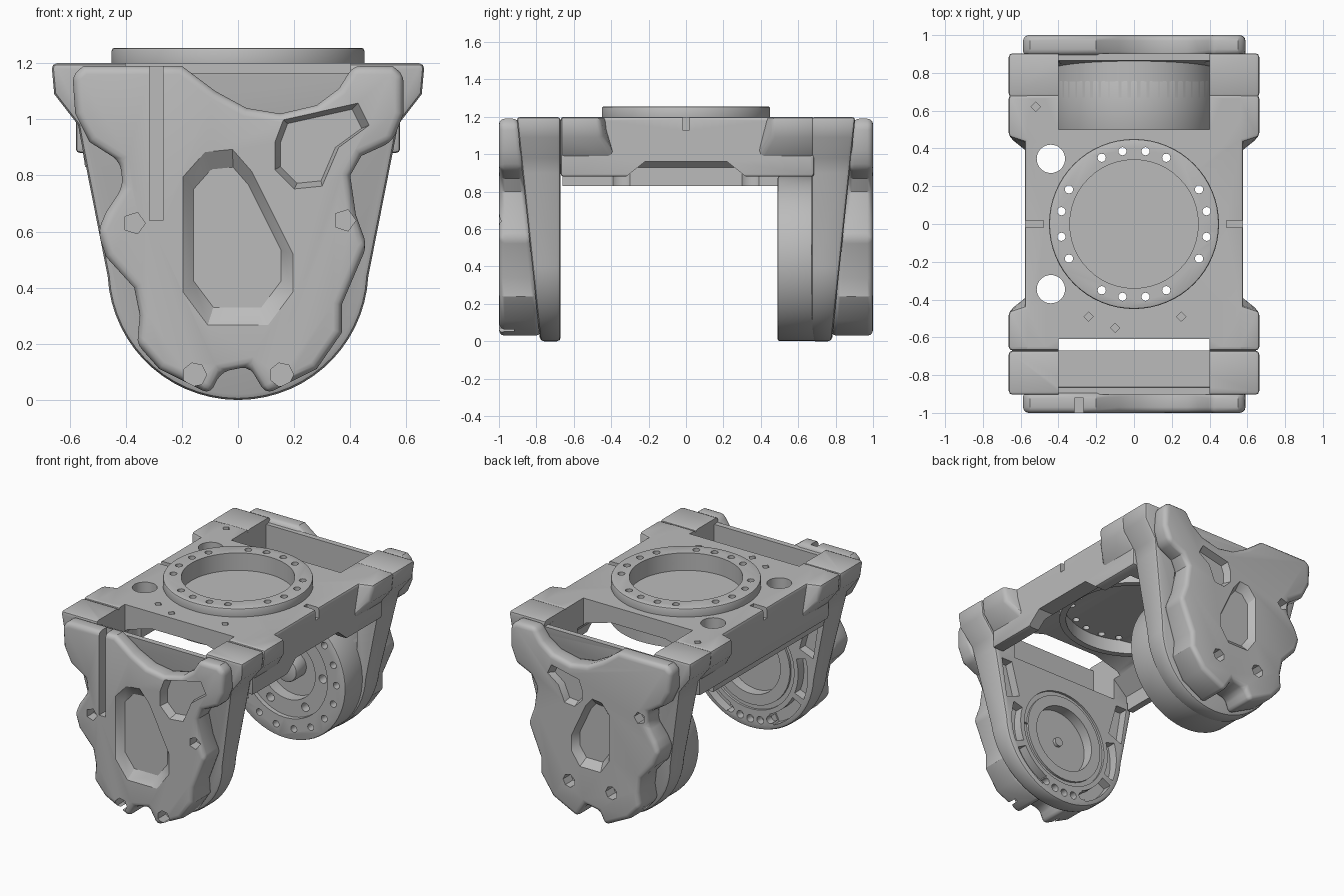
import bpy, bmesh
from math import sin, cos, radians

cube = bpy.data.objects.get("Cube")
if cube:
    bpy.data.objects.remove(cube, do_unlink=True)

grey = bpy.data.materials.new("cast_grey")
grey.use_nodes = True
grey.diffuse_color = (0.5, 0.5, 0.5, 1)
for node in grey.node_tree.nodes:
    if node.type == 'BSDF_PRINCIPLED':
        node.inputs["Base Color"].default_value = (0.5, 0.5, 0.5, 1)


def bake(obj):
    """Apply all modifiers of an object."""
    graph = bpy.context.evaluated_depsgraph_get()
    mesh = bpy.data.meshes.new_from_object(obj.evaluated_get(graph))
    obj.modifiers.clear()
    obj.data = mesh
    return obj


def prism(name, pts, axis, lo, hi, taper=1.0):
    """Extrude a 2D outline along an axis; taper shrinks the far end."""
    place = {'x': lambda a, b, t: (t, a, b),
             'y': lambda a, b, t: (a, t, b),
             'z': lambda a, b, t: (a, b, t)}[axis]
    ca = sum(p[0] for p in pts) / len(pts)
    cb = sum(p[1] for p in pts) / len(pts)
    bm = bmesh.new()
    near = [bm.verts.new(place(a, b, lo)) for a, b in pts]
    far = [bm.verts.new(place(ca + (a - ca) * taper, cb + (b - cb) * taper, hi)) for a, b in pts]
    bm.faces.new(near)
    bm.faces.new(far)
    for i in range(len(pts)):
        j = (i + 1) % len(pts)
        bm.faces.new((near[i], near[j], far[j], far[i]))
    bmesh.ops.recalc_face_normals(bm, faces=bm.faces)
    mesh = bpy.data.meshes.new(name)
    bm.to_mesh(mesh)
    bm.free()
    mesh.materials.append(grey)
    obj = bpy.data.objects.new(name, mesh)
    bpy.context.collection.objects.link(obj)
    return obj


def arc(r, start=0, end=360, n=48, c=(0, 0)):
    last = n if end - start == 360 else n - 1
    return [(c[0] + r * cos(radians(start + (end - start) * i / last)),
             c[1] + r * sin(radians(start + (end - start) * i / last))) for i in range(n)]


def slot(r0, r1, start, end, c, n=10):
    return arc(r1, start, end, n, c) + arc(r0, start, end, n, c)[::-1]


def rect(a0, a1, b0, b1):
    return [(a0, b0), (a1, b0), (a1, b1), (a0, b1)]


def mirrored(pts):
    """Close a right-hand half outline with its mirror image."""
    return pts + [(-a, b) for a, b in pts[::-1]]


def bevel(obj, width, segments=2):
    mod = obj.modifiers.new("bevel", 'BEVEL')
    mod.width, mod.segments = width, segments
    mod.limit_method, mod.angle_limit = 'ANGLE', radians(38)
    return bake(obj)


def cut(obj, *tools, how='DIFFERENCE'):
    for tool in tools:
        tool.hide_render = True
        mod = obj.modifiers.new("cut", 'BOOLEAN')
        mod.operation, mod.solver, mod.object = how, 'EXACT', tool
    bake(obj)
    for tool in tools:
        bpy.data.objects.remove(tool, do_unlink=True)
    return obj


def bores(pts, axis, lo, hi, r, n=12):
    return [prism("bore", arc(r, n=n, c=p), axis, lo, hi) for p in pts]


# Outlines shared by both ends
ear = [(0.57, 0.98), (0.655, 1.09), (0.665, 1.2)]
leg_outline = mirrored(arc(0.465, 270.5, 357, 16, (0, 0.465)) + [(0.555, 0.9)] + ear)
cover_outline = [
    (-0.59, 1.16), (-0.58, 1.02), (-0.53, 0.92), (-0.42, 0.85), (-0.41, 0.76), (-0.47, 0.67),
    (-0.5, 0.6), (-0.47, 0.51), (-0.37, 0.4), (-0.35, 0.3), (-0.36, 0.2), (-0.28, 0.11),
    (-0.1, 0.02), (-0.06, 0.1), (0.04, 0.12), (0.1, 0.02), (0.28, 0.11), (0.37, 0.24),
    (0.37, 0.34), (0.46, 0.55), (0.42, 0.66), (0.4, 0.8), (0.44, 0.87), (0.55, 0.92),
    (0.59, 1.02), (0.59, 1.16), (0.55, 1.19), (0.41, 1.19), (0.36, 1.11), (0.28, 1.05),
    (0.15, 1.02), (0.03, 1.04), (-0.08, 1.1), (-0.2, 1.19), (-0.55, 1.19)]
egg = [(-0.2, 0.8), (-0.12, 0.89), (-0.02, 0.9), (0.05, 0.82), (0.2, 0.52), (0.2, 0.38),
       (0.11, 0.26), (-0.11, 0.26), (-0.2, 0.38)]
scoop = [(0.13, 0.92), (0.16, 1.0), (0.43, 1.06), (0.47, 0.98), (0.36, 0.9), (0.3, 0.76),
         (0.2, 0.75), (0.13, 0.82)]
wheel = (0, 0.45)

# Deck: straight core joined with four flared shoulders
deck = bevel(prism("deck", rect(-0.578, 0.578, -0.67, 0.685), 'z', 0.88, 1.2), 0.015)
for sx in (-1, 1):
    for y_in, y_out in ((-0.39, -0.67), (0.39, 0.685)):
        profile = [(0.45, 0.885), (0.555, 0.885)] + ear + [(0.45, 1.2)]
        shoulder = prism("shoulder", [(sx * x, z) for x, z in profile], 'y', y_in, y_out)
        for v in shoulder.data.vertices:
            if abs(v.co.y) < 0.5:
                v.co.y += (0.8 if y_in > 0 else -0.8) * max(0, abs(v.co.x) - 0.575)
        cut(deck, bevel(shoulder, 0.02), how='UNION')
cut(deck,
    prism("front_gap", rect(-0.4, 0.4, -0.9, -0.61), 'z', 0.7, 1.4),
    prism("back_gap", rect(-0.4, 0.4, 0.5, 0.9), 'z', 0.7, 1.4),
    prism("hollow", mirrored([(0.5, 0.7), (0.5, 0.93), (0.38, 1.04), (0.2, 1.09)]), 'y', -0.75, 0.56),
    prism("side_arch", [(-0.42, 0.8), (0.42, 0.8), (0.22, 0.96), (-0.22, 0.96)], 'x', 0.3, 0.8),
    prism("bore", arc(0.34), 'z', 1.14, 1.3),
    *[prism("notch", rect(s * 0.535 - 0.045, s * 0.535 + 0.055, -0.018, 0.018), 'z', 1.13, 1.3)
      for s in (-1, 1)])

# Bearing ring, shallow ring below it and the deeper right-hand skirt
ring = bevel(prism("bearing_ring", arc(0.45, n=64), 'z', 1.17, 1.255), 0.01)
cut(ring, prism("bore", arc(0.34), 'z', 1.1, 1.3))
lower_ring = prism("lower_ring", arc(0.46, n=64), 'z', 1.0, 1.12)
cut(lower_ring, prism("bore", arc(0.42), 'z', 0.9, 1.2))
skirt = prism("right_skirt", rect(-0.57, -0.5, -0.66, 0.495), 'z', 0.83, 1.0)
for v in skirt.data.vertices:
    if v.co.x < -0.55 and v.co.z < 0.9:
        v.co.x = -0.545

# Bolt circle and the two through holes
bolts = [(0.39 * cos(radians(q + a)), 0.39 * sin(radians(q + a)))
         for q in (0, 180) for a in (-81, -64, -28, -10, 10, 28, 64, 81)]
for part in (deck, ring):
    cut(part, *bores(bolts, 'z', 0.8, 1.4, 0.022))
for part in (deck, skirt):
    cut(part, *bores([(-0.44, y) for y in (-0.345, 0.345)], 'z', 0.7, 1.4, 0.075, 32))
cut(deck, *bores([(-0.24, -0.49), (-0.1, -0.55), (0.25, -0.49), (-0.52, 0.62)], 'z', 1.17, 1.3, 0.025, 4))

# Legs with their outer covers, front and back
for s, end in ((-1, "front"), (1, "back")):
    front = s < 0
    leg = prism(end + "_leg", leg_outline, 'y', s * 0.67, s * 0.8)
    for v in leg.data.vertices:
        if abs(v.co.y) > 0.7:
            v.co.y = s * (0.78 + 0.105 * v.co.z)
    bevel(leg, 0.02)
    # The back opening follows the round hub, the front one has a flat floor
    floor = [(-0.4, 0.88), (0.4, 0.88)] if front else arc(0.44, 155, 25, 20, (0, 0.442))
    cut(leg, prism("gap", floor + [(0.4, 1.4), (-0.4, 1.4)], 'y', s * 0.6, s * 0.865),
        prism("lip", rect(-0.4, 0.4, 1.165, 1.4), 'y', s * 0.8, s * 1.0))

    cover = prism(end + "_cover", cover_outline, 'y', s * 0.8, s)
    for v in cover.data.vertices:
        if abs(v.co.y) < 0.9:
            v.co.y = s * (0.77 + 0.105 * v.co.z)
    bevel(cover, 0.03, 3)
    # The back oval and scoop are smaller and its sockets sit higher
    oval = egg if front else [(0.7 * x, 0.36 + 0.75 * (z - 0.26)) for x, z in egg]
    dish = scoop if front else [(0.06 + 0.75 * (x - 0.13), 0.75 + 0.75 * (z - 0.75)) for x, z in scoop]
    eyes = [(-0.37, 0.63), (0.38, 0.64)] if front else [(-0.36, 0.8)]
    low = 0.09 if front else 0.25
    cut(cover, prism("oval", oval, 'y', s * 1.005, s * 0.955, 0.78),
        prism("dish", dish, 'y', s * 1.005, s * 0.95, 0.85),
        *bores(eyes, 'y', s * 0.93, s * 1.1, 0.04, 5),
        *bores([(-0.155, low), (0.155, low)], 'y', s * 0.92, s * 1.1, 0.043, 7))
    if front:
        cut(cover, prism("groove", rect(-0.315, -0.268, 0.64, 1.3), 'y', -1.1, -0.92),
            *bores([(-0.37, 0.32), (0, 0.095)], 'y', -1.1, -0.97, 0.02, 3))
        # Inner face of the front leg: hub seat, side pockets, bolt arc
        pockets = [slot(0.35, 0.42, a, a + 38, wheel) for a in (-22, 164, -66, 208)]
        side_window = [(0.36, 0.62), (0.46, 0.58), (0.5, 0.84), (0.42, 0.84)]
        pockets += [side_window, [(-x, z) for x, z in side_window]]
        cut(leg, prism("seat", slot(0.29, 0.32, 0, 359.9, wheel, 40), 'y', -0.6, -0.685),
            prism("hub_bore", arc(0.22, c=wheel), 'y', -0.6, -0.74),
            *[prism("pocket", p, 'y', -0.6, -0.73) for p in pockets],
            *bores(arc(0.385, 248, 292, 5, wheel), 'y', -0.72, -0.6, 0.025))

# Back wheel hub with stepped face and bolt ring
hub = bevel(prism("back_hub", arc(0.44, n=64, c=(0, 0.442)), 'y', 0.49, 0.765), 0.01)
cut(hub, prism("step", arc(0.31, c=wheel), 'y', 0.4, 0.52),
    prism("well", arc(0.2, c=wheel), 'y', 0.4, 0.6),
    *bores(arc(0.375, n=18, c=wheel), 'y', 0.4, 0.56, 0.022),
    *bores(arc(0.255, n=6, c=wheel), 'y', 0.4, 0.58, 0.028))
bevel(prism("hub_boss", arc(0.08, n=24, c=wheel), 'y', 0.495, 0.62), 0.012)
prism("front_hub_pin", arc(0.03, n=16, c=wheel), 'y', -0.72, -0.75)

# Smooth rounded surfaces, keep hard edges
bpy.ops.object.select_all(action='DESELECT')
for obj in bpy.context.collection.objects:
    if obj.type == 'MESH' and grey.name in obj.data.materials:
        obj.select_set(True)
        bpy.context.view_layer.objects.active = obj
bpy.ops.object.shade_smooth_by_angle(angle=radians(32))
